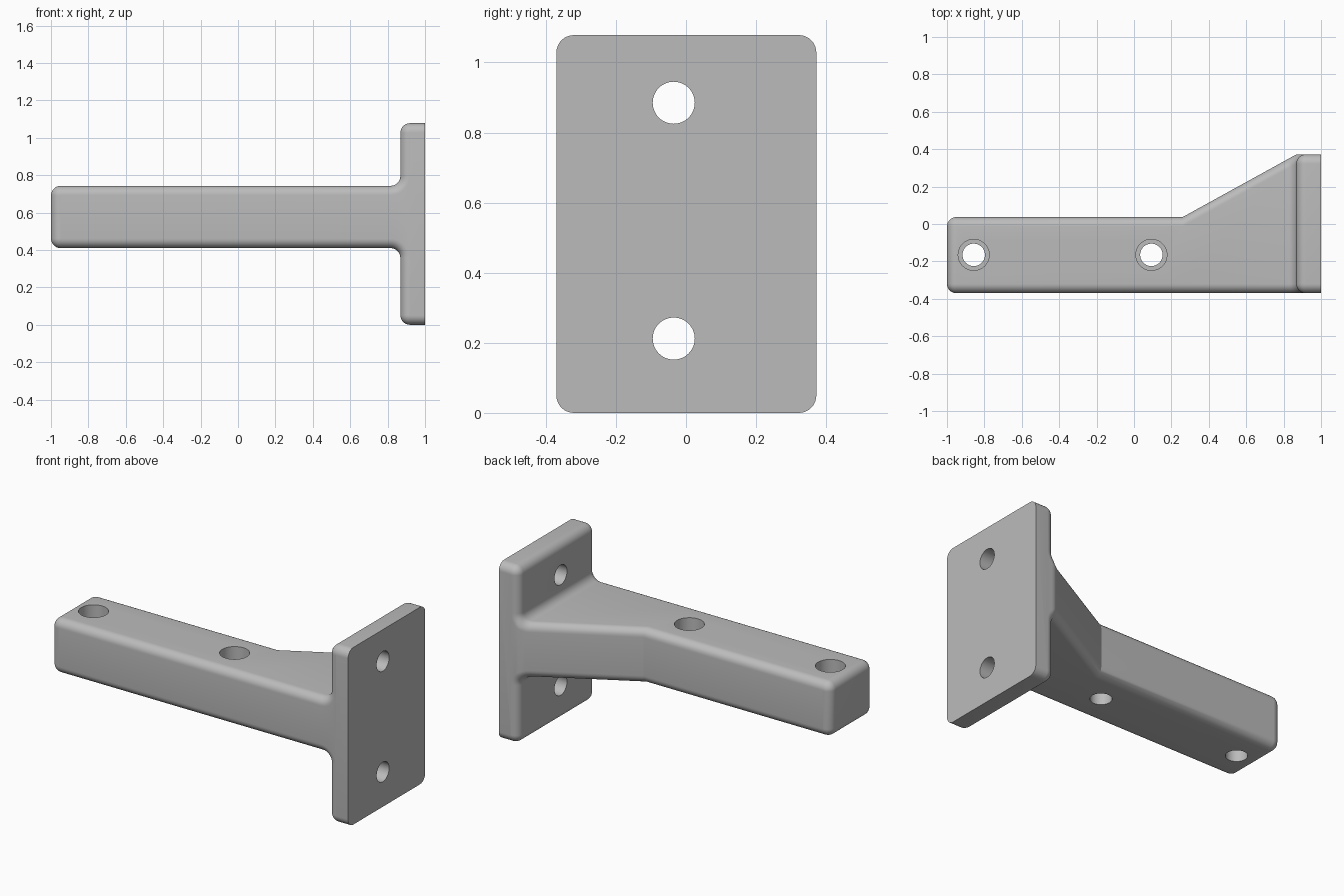
import bpy, bmesh, math
from mathutils import Matrix, Vector

if "Cube" in bpy.data.objects:
    bpy.data.objects.remove(bpy.data.objects["Cube"])

ROUND = 0.05      # outer edge rounding
CORNER = 0.052    # profile corner radius
STEPS = 8
PLATE_X = 0.868   # inner face of the mounting plate
KNEE_X = 0.26     # where the arm starts to widen
FRONT_Y, ARM_BACK_Y, PLATE_BACK_Y = -0.37, 0.037, 0.372

grey = bpy.data.materials.new("plain grey")
grey.use_nodes = True
grey.diffuse_color = (0.5, 0.5, 0.5, 1)
grey.node_tree.nodes["Principled BSDF"].inputs["Base Color"].default_value = (0.5, 0.5, 0.5, 1)


def arc(cx, cz, radius, start, end):
    angles = [math.radians(start + (end - start) * i / STEPS) for i in range(STEPS + 1)]
    return [(cx + radius * math.cos(a), cz + radius * math.sin(a)) for a in angles]


def half_profile(inset, arm_z, plate_z, side):
    """Outline from the arm tip to the plate's outer face, above or below."""
    small, large = CORNER - inset, CORNER + inset
    pts = arc(-1 + CORNER, -CORNER, small, 180, 90)
    pts += [(KNEE_X, -inset)]
    pts += arc(PLATE_X - CORNER, CORNER, large, -90, 0)
    pts = [(x, arm_z + side * z) for x, z in pts]
    plate = arc(PLATE_X + CORNER, -CORNER, small, 180, 90) + [(1, -inset)]
    return pts + [(x, plate_z + side * z) for x, z in plate]


def back_y(x):
    t = min(max((x - KNEE_X) / (PLATE_X - KNEE_X), 0), 1)
    return ARM_BACK_Y + t * (PLATE_BACK_Y - ARM_BACK_Y)


# Bracket body: T-shaped profile lofted from front to back with rounded rims
bm = bmesh.new()
rings = []
levels = [math.pi / 2 * i / STEPS for i in range(STEPS + 1)]
for at_back, angles in ((False, reversed(levels)), (True, levels)):
    for a in angles:
        inset, depth = ROUND * (1 - math.cos(a)), ROUND * (1 - math.sin(a))
        top = half_profile(inset, 0.743, 1.078, 1)
        low = half_profile(inset, 0.41, 0, -1)
        outline = top + low[::-1]
        rings.append([bm.verts.new((x, back_y(x) - depth if at_back else FRONT_Y + depth, z))
                      for x, z in outline])
count = len(rings[0])
for r0, r1 in zip(rings, rings[1:]):
    for i in range(count):
        j = (i + 1) % count
        bm.faces.new((r0[i], r0[j], r1[j], r1[i]))
# Close both sides: strips along the arm, one polygon on the plate
split = 2 * STEPS + 2
for ring in (rings[0], rings[-1]):
    for i in range(split):
        bm.faces.new((ring[i], ring[i + 1], ring[count - 2 - i], ring[count - 1 - i]))
    bm.faces.new(ring[split:count - split])
bmesh.ops.recalc_face_normals(bm, faces=bm.faces)
mesh = bpy.data.meshes.new("bracket_body")
bm.to_mesh(mesh)
bm.free()
body = bpy.data.objects.new("bracket_body", mesh)
bpy.context.collection.objects.link(body)
mesh.materials.append(grey)
bpy.ops.object.select_all(action='DESELECT')
bpy.context.view_layer.objects.active = body
body.select_set(True)


def drill(centre, radius, length, axis):
    """Cut one round hole into the body."""
    cut = bmesh.new()
    turn = Vector((0, 0, 1)).rotation_difference(Vector(axis)).to_matrix().to_4x4()
    bmesh.ops.create_cone(cut, cap_ends=True, segments=48, radius1=radius, radius2=radius,
                          depth=length, matrix=Matrix.Translation(centre) @ turn)
    data = bpy.data.meshes.new("hole_cutter")
    cut.to_mesh(data)
    cut.free()
    data.materials.append(grey)
    cutter = bpy.data.objects.new("hole_cutter", data)
    cutter.hide_render = True
    bpy.context.collection.objects.link(cutter)
    mod = body.modifiers.new("hole", 'BOOLEAN')
    mod.operation = 'DIFFERENCE'
    mod.solver = 'EXACT'
    mod.object = cutter
    bpy.ops.object.modifier_apply(modifier=mod.name)
    bpy.data.objects.remove(cutter)


# Counterbored holes down through the arm
for x in (-0.857, 0.093):
    drill((x, -0.165, 0.58), 0.06, 0.6, (0, 0, 1))
    drill((x, -0.165, 0.775), 0.083, 0.4, (0, 0, 1))

# Screw holes through the plate
for z in (0.212, 0.885):
    drill((0.95, -0.035, z), 0.06, 0.4, (1, 0, 0))

bpy.ops.object.shade_smooth_by_angle(angle=math.radians(25))
